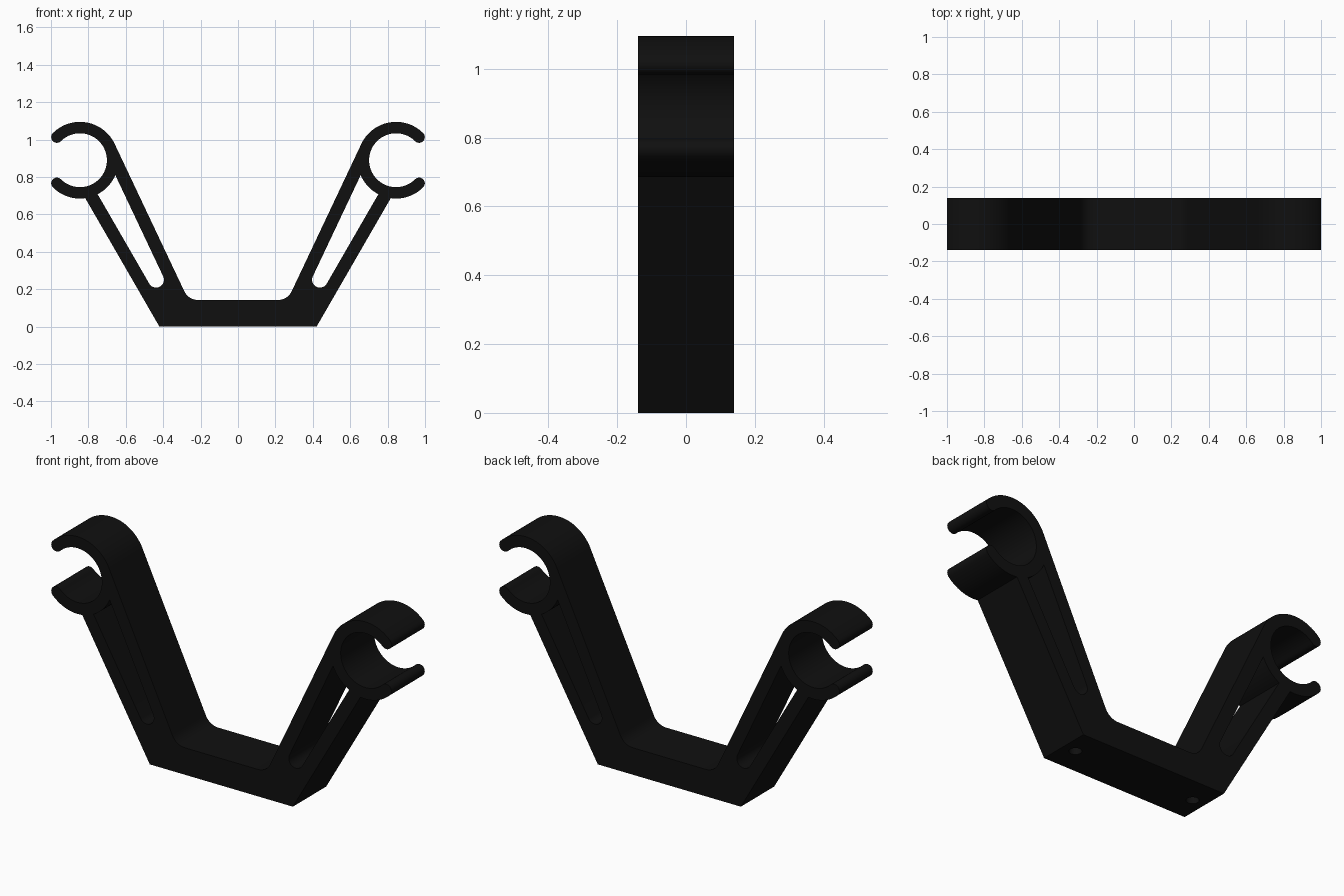
import bpy, bmesh
from math import radians, sin, cos, sqrt
from mathutils import Vector as V, Matrix

if "Cube" in bpy.data.objects:
    bpy.data.objects.remove(bpy.data.objects["Cube"])

HALF_DEPTH = 0.14
RING = V((0.845, 0.89))              # clip centre (x, z)
R_OUT, R_IN = 0.205, 0.144
FLOOR, FILLET = 0.143, 0.08
SLOT, R_SLOT = V((0.438, 0.251)), 0.042
A_OUT, A_IN = 60, 64.7               # slopes of the outer and inner arm faces


def polar(c, r, a):
    return V((c[0] + r * cos(radians(a)), c[1] + r * sin(radians(a))))


def arc(c, r, a0, a1, n):
    return [polar(c, r, a0 + (a1 - a0) * i / n) for i in range(n + 1)]


def ring_angle(p, slope):
    """Angle on the clip's outer circle where a line from p first meets it."""
    d = V((cos(radians(slope)), sin(radians(slope))))
    m = p - RING
    b = m.dot(d)
    q = m + d * (-b - sqrt(b * b - m.dot(m) + R_OUT ** 2))
    return V((1, 0)).angle_signed(q) * -180 / 3.141592653589793 % 360


# Right half of the outline: foot, outer arm face, open clip, inner arm face, fillet
n_ang = A_IN + 90
n = polar((0, 0), 1, n_ang)
tangent = polar(RING, R_OUT, n_ang)
fz = FLOOR + FILLET
fillet = V((tangent.x + (FILLET - n.y * (fz - tangent.y)) / n.x, fz))
mid, tip = (R_OUT + R_IN) / 2, (R_OUT - R_IN) / 2
foot = V((0.42, 0))
half = [foot]
half += arc(RING, R_OUT, ring_angle(foot, A_OUT), 315, 14)
half += arc(polar(RING, mid, 315), tip, 315, 495, 12)[1:]
half += arc(RING, R_IN, 315, 45, 56)[1:]
half += arc(polar(RING, mid, 45), tip, 225, 405, 12)[1:]
half += arc(RING, R_OUT, 45, n_ang, 26)[1:]
half += arc(fillet, FILLET, n_ang - 180, -90, 10)
outline = half + [V((-p.x, p.y)) for p in reversed(half)]

# Slot between the two struts of an arm, closed at the top by the clip
slot = arc(SLOT, R_SLOT, n_ang, 330, 18)
slot += arc(RING, R_OUT, ring_angle(slot[-1], A_OUT), ring_angle(slot[0], A_IN), 10)

# Filled, extruded profile
curve = bpy.data.curves.new("bracket_profile", 'CURVE')
curve.dimensions = '2D'
curve.fill_mode = 'BOTH'
curve.extrude = HALF_DEPTH
for loop in (outline, slot, [V((-p.x, p.y)) for p in slot]):
    s = curve.splines.new('POLY')
    s.points.add(len(loop) - 1)
    for pt, p in zip(s.points, loop):
        pt.co = (p.x, p.y, 0, 1)
    s.use_cyclic_u = True
bracket = bpy.data.objects.new("double_clip_bracket", curve)
bpy.context.collection.objects.link(bracket)
bpy.context.view_layer.objects.active = bracket
bracket.select_set(True)
bpy.ops.object.convert(target='MESH')
bracket = bpy.context.object

# Stand upright and weld into a closed solid
bm = bmesh.new()
bm.from_mesh(bracket.data)
bmesh.ops.transform(bm, matrix=Matrix.Rotation(radians(90), 4, 'X'), verts=bm.verts)
bmesh.ops.remove_doubles(bm, verts=bm.verts, dist=1e-5)
bmesh.ops.recalc_face_normals(bm, faces=bm.faces)
bm.to_mesh(bracket.data)
bm.free()

# Two blind holes in the underside
bm = bmesh.new()
for x in (-0.35, 0.35):
    bmesh.ops.create_cone(bm, cap_ends=True, segments=32, radius1=0.03, radius2=0.03,
                          depth=0.16, matrix=Matrix.Translation((x, 0, 0)))
me = bpy.data.meshes.new("hole_cutter")
bm.to_mesh(me)
bm.free()
cutter = bpy.data.objects.new("hole_cutter", me)
bpy.context.collection.objects.link(cutter)
cutter.hide_render = True
mod = bracket.modifiers.new("holes", 'BOOLEAN')
mod.object = cutter
mod.operation = 'DIFFERENCE'
mod.solver = 'EXACT'
bpy.ops.object.modifier_apply(modifier=mod.name)
bpy.data.objects.remove(cutter)

# Black plastic, smooth round faces
mat = bpy.data.materials.new("black_plastic")
mat.diffuse_color = (0.005, 0.005, 0.005, 1)
mat.use_nodes = True
mat.node_tree.nodes["Principled BSDF"].inputs["Base Color"].default_value = mat.diffuse_color
bracket.data.materials.clear()
bracket.data.materials.append(mat)
bpy.ops.object.shade_smooth_by_angle(angle=radians(30))
